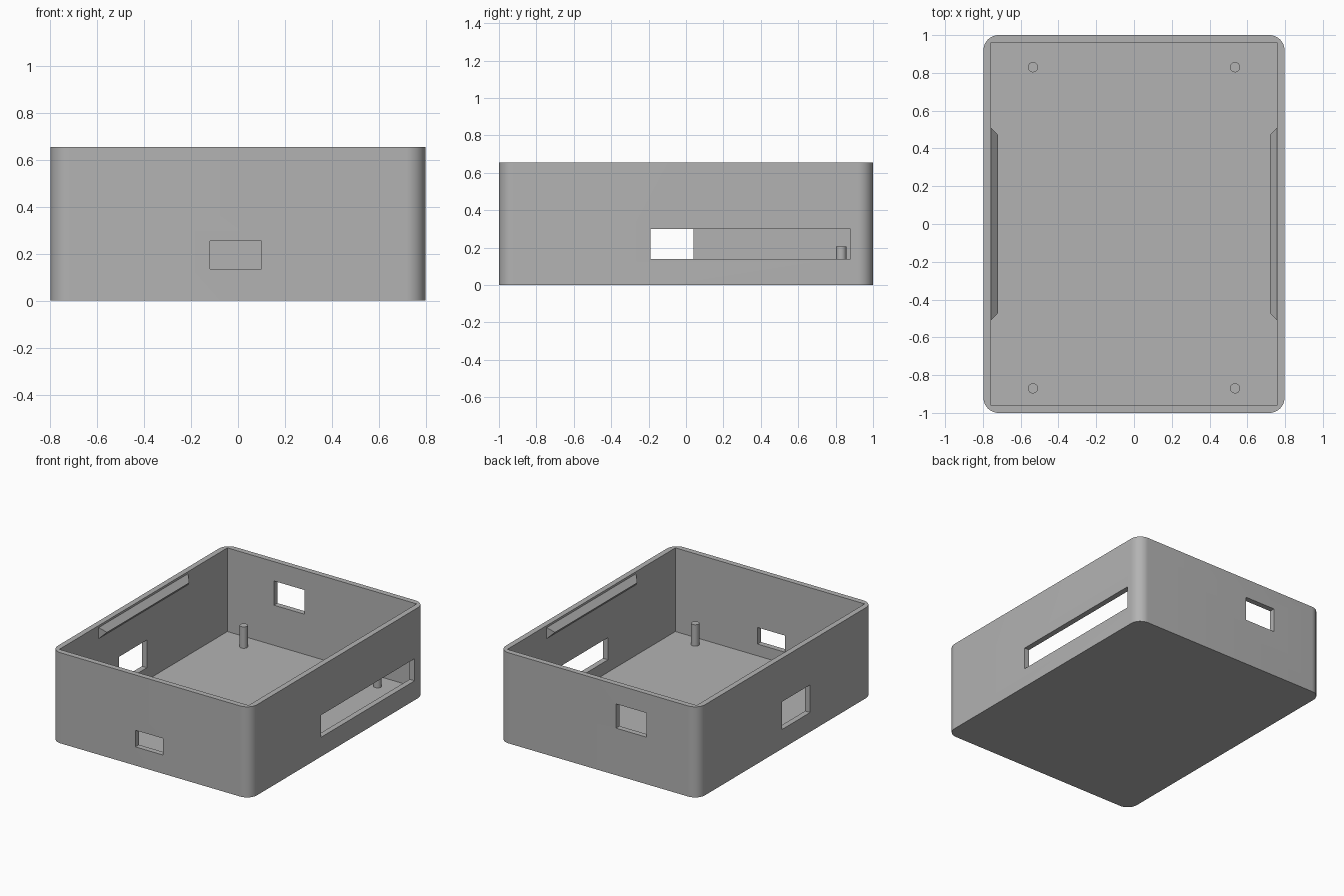
import bpy
import bmesh
from mathutils import Vector

cube = bpy.data.objects.get("Cube")
if cube:
    bpy.data.objects.remove(cube, do_unlink=True)

HX, HY, HEIGHT = 0.797, 1.0, 0.655
WALL, FLOOR, CORNER = 0.04, 0.05, 0.08

grey = bpy.data.materials.new("matte grey")
grey.use_nodes = True
colour = (0.45, 0.45, 0.45, 1)
grey.diffuse_color = colour
grey.node_tree.nodes["Principled BSDF"].inputs["Base Color"].default_value = colour


def make_object(name, bm):
    bmesh.ops.recalc_face_normals(bm, faces=bm.faces)
    mesh = bpy.data.meshes.new(name)
    bm.to_mesh(mesh)
    bm.free()
    mesh.materials.append(grey)
    obj = bpy.data.objects.new(name, mesh)
    bpy.context.collection.objects.link(obj)
    return obj


def box(name, low, high, corner=0):
    """Box between two corners, with optional rounded upright edges."""
    low, high = Vector(low), Vector(high)
    bm = bmesh.new()
    bmesh.ops.create_cube(bm, size=1)
    for v in bm.verts:
        v.co = (low + high) / 2 + v.co * (high - low)
    if corner:
        upright = [e for e in bm.edges
                   if abs(e.verts[0].co.z - e.verts[1].co.z) > 0.01]
        bmesh.ops.bevel(bm, geom=upright, offset=corner, segments=12,
                        profile=0.5, affect='EDGES')
    return make_object(name, bm)


def activate(obj):
    bpy.ops.object.select_all(action='DESELECT')
    obj.select_set(True)
    bpy.context.view_layer.objects.active = obj


def cut(obj, cutter):
    cutter.hide_render = True
    mod = obj.modifiers.new(cutter.name, 'BOOLEAN')
    mod.operation, mod.solver, mod.object = 'DIFFERENCE', 'EXACT', cutter
    activate(obj)
    bpy.ops.object.modifier_apply(modifier=mod.name)
    bpy.data.objects.remove(cutter, do_unlink=True)


# Hollow case with rounded outer corners
IX, IY = HX - WALL, HY - WALL
case = box("case_body", (-HX, -HY, 0), (HX, HY, HEIGHT), CORNER)
cut(case, box("cavity", (-IX, -IY, FLOOR), (IX, IY, HEIGHT + 0.2)))

# Openings through the four walls
P = 0.03
openings = {
    "front_port": ((-0.12, -HY - P, 0.135), (0.10, -IY + P, 0.255)),
    "back_port": ((-0.385, IY - P, 0.34), (-0.14, HY + P, 0.515)),
    "left_slot": ((IX - P, -0.19, 0.14), (HX + P, 0.88, 0.30)),
    "right_port": ((-HX - P, -0.28, 0.14), (-IX + P, 0.04, 0.34)),
}
for name, (low, high) in openings.items():
    cut(case, box(name, low, high))
activate(case)
bpy.ops.object.shade_smooth_by_angle(angle=0.5)

# Mounting pegs on the floor
for side, x in (("left", 0.535), ("right", -0.535)):
    for end, y in (("front", -0.87), ("back", 0.83)):
        bm = bmesh.new()
        bmesh.ops.create_cone(bm, cap_ends=True, segments=32, radius1=0.027,
                              radius2=0.027, depth=0.165)
        bmesh.ops.translate(bm, verts=bm.verts, vec=(x, y, 0.1225))
        peg = make_object(f"{end}_{side}_peg", bm)
        activate(peg)
        bpy.ops.object.shade_smooth_by_angle(angle=0.5)

# Lid snap ridges with tapered ends, high on both side walls
for side, s in (("left", 1), ("right", -1)):
    bm = bmesh.new()
    ends = [[bm.verts.new(p) for p in ((s * IX, d * 0.51, 0.64),
                                       (s * (IX - 0.038), d * 0.47, 0.60),
                                       (s * IX, d * 0.51, 0.56))]
            for d in (-1, 1)]
    for ring in ends:
        bm.faces.new(ring)
    for i in range(3):
        j = (i + 1) % 3
        bm.faces.new((ends[0][i], ends[0][j], ends[1][j], ends[1][i]))
    make_object(f"{side}_snap_ridge", bm)
